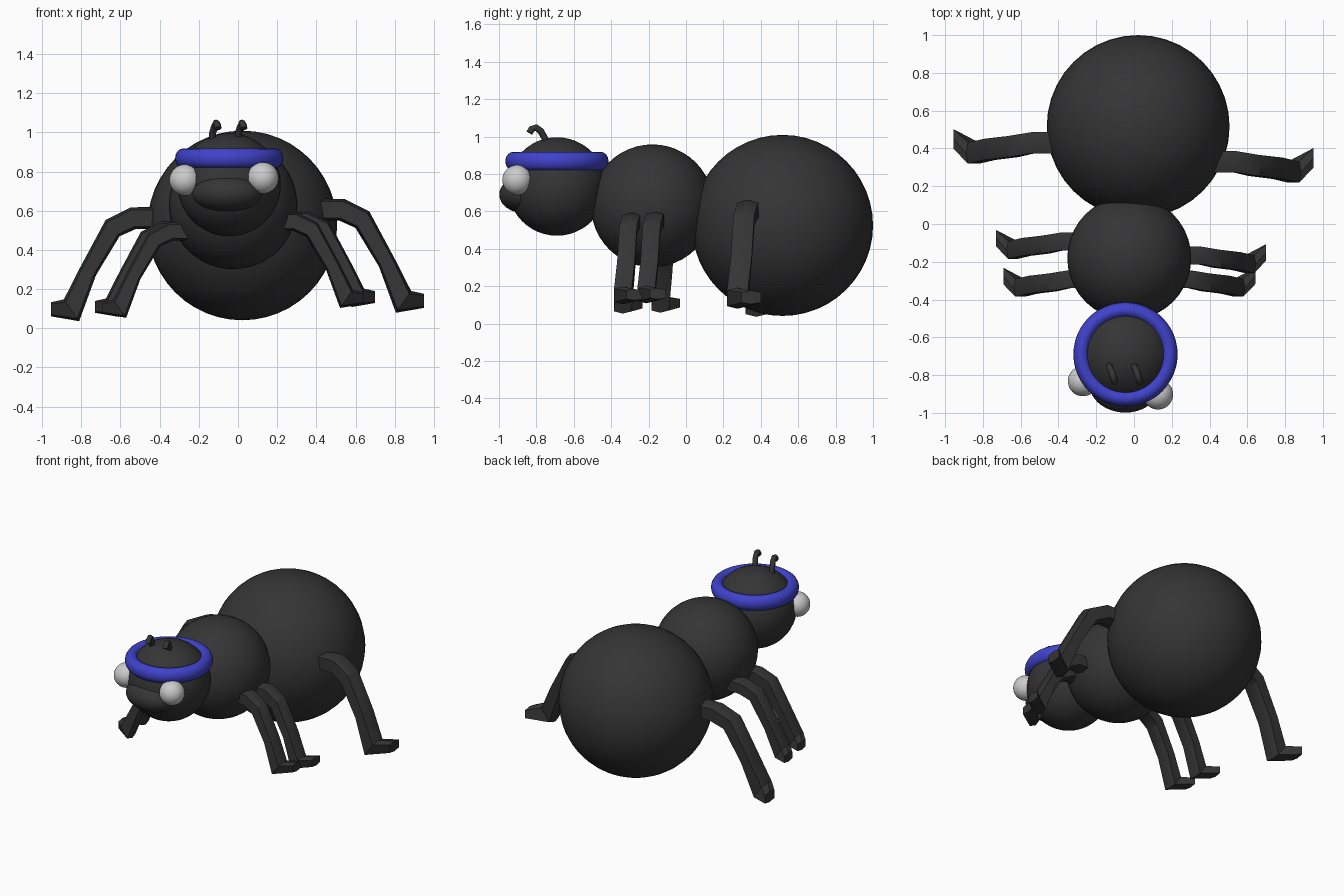
import bpy, bmesh, math
from mathutils import Vector

if "Cube" in bpy.data.objects:
    bpy.data.objects.remove(bpy.data.objects["Cube"])


def material(name, rgb):
    m = bpy.data.materials.new(name)
    m.diffuse_color = (*rgb, 1)
    m.use_nodes = True
    m.node_tree.nodes["Principled BSDF"].inputs["Base Color"].default_value = m.diffuse_color
    return m


BLACK = material("black", (0.035, 0.035, 0.035))
BLUE = material("blue", (0.05, 0.055, 0.6))
WHITE = material("white", (0.75, 0.75, 0.75))


def finish(ob, name, mat, angle=40):
    ob.name = name
    ob.data.materials.append(mat)
    bpy.ops.object.select_all(action='DESELECT')
    ob.select_set(True)
    bpy.context.view_layer.objects.active = ob
    bpy.ops.object.shade_smooth_by_angle(angle=math.radians(angle))
    return ob


def ball(name, loc, radii, mat=BLACK, yaw=0):
    bpy.ops.mesh.primitive_uv_sphere_add(segments=40, ring_count=24, radius=1, location=loc)
    ob = bpy.context.object
    ob.scale = radii if isinstance(radii, tuple) else (radii,) * 3
    ob.rotation_euler.z = yaw
    return finish(ob, name, mat)


def loft(name, rings, angle):
    """Skin a list of equal-sized point rings and cap both ends."""
    bm = bmesh.new()
    vs = [[bm.verts.new(p) for p in r] for r in rings]
    n = len(vs[0])
    for a, b in zip(vs, vs[1:]):
        for i in range(n):
            j = (i + 1) % n
            bm.faces.new((a[i], a[j], b[j], b[i]))
    bm.faces.new(vs[0])
    bm.faces.new(vs[-1])
    bmesh.ops.recalc_face_normals(bm, faces=bm.faces)
    me = bpy.data.meshes.new(name)
    bm.to_mesh(me)
    bm.free()
    ob = bpy.data.objects.new(name, me)
    bpy.context.collection.objects.link(ob)
    return finish(ob, name, BLACK, angle)


# Body
ball("abdomen", (0.022, 0.516, 0.525), 0.484)
ball("thorax", (-0.025, -0.18, 0.63), 0.328)
ball("head", (-0.045, -0.69, 0.733), 0.263)
ball("snout", (-0.055, -0.862, 0.69), (0.18, 0.136, 0.10), yaw=-0.1)

# Eyes
ball("left_eye", (-0.27, -0.832, 0.757), 0.08, WHITE)
ball("right_eye", (0.127, -0.902, 0.768), 0.08, WHITE)

# Headband
bpy.ops.mesh.primitive_torus_add(location=(-0.045, -0.69, 0.868), major_radius=0.234,
                                 minor_radius=0.042, major_segments=48, minor_segments=16)
bpy.context.object.scale.z = 1.2
finish(bpy.context.object, "headband", BLUE)

# Leg stations measured from the toe: outward, y, z, half thickness, half width
LEG = [(-0.56, -0.02, 0.50, 0.057, 0.058), (-0.42, -0.02, 0.50, 0.057, 0.056),
       (-0.315, -0.04, 0.45, 0.055, 0.056), (-0.19, -0.055, 0.23, 0.045, 0.056),
       (-0.105, -0.075, 0.03, 0.068, 0.056), (0.0, 0.0, 0.035, 0.036, 0.052)]
# Outward tilt of each cross-section, from upright
TILT = [0, 12, 40, 62, 35, 0]
SECTION = [(0.75, 1), (1, 0), (0.75, -1), (-0.75, -1), (-1, 0), (-0.75, 1)]


def leg(name, side, x, y, z, s):
    rings = []
    for (u, v, w, t, h), deg in zip(LEG, TILT):
        c, k = math.cos(math.radians(deg)), math.sin(math.radians(deg))
        rings.append([(side * (x + s * (u + a * t * k)), y + s * (v + b * h),
                       z + s * (w + a * t * c)) for a, b in SECTION])
    loft(name, rings, 35)


leg("back_leg_left", -1, 0.955, 0.45, 0.062, 1)
leg("back_leg_right", 1, 0.95, 0.35, 0.105, 1)
leg("middle_leg_left", -1, 0.73, -0.075, 0.08, 0.84)
leg("middle_leg_right", 1, 0.70, -0.15, 0.13, 0.84)
leg("front_leg_left", -1, 0.692, -0.275, 0.075, 0.84)
leg("front_leg_right", 1, 0.642, -0.275, 0.125, 0.84)

# Hooked antennae
HOOK = [(0, 0.02, -0.05), (0.002, 0, 0.03), (0.012, -0.02, 0.065),
        (0.02, -0.045, 0.083), (0.027, -0.068, 0.075), (0.03, -0.08, 0.055)]
for name, x in (("left_antenna", -0.132), ("right_antenna", 0.0)):
    pts = [Vector(p) + Vector((x, -0.757, 0.965)) for p in HOOK]
    rings = []
    for i, p in enumerate(pts):
        d = (pts[min(i + 1, 5)] - pts[max(i - 1, 0)]).normalized()
        a = Vector((1, 0, 0))
        a = (a - d * a.dot(d)).normalized()
        b = d.cross(a)
        rings.append([p + 0.018 * (a * math.cos(q * math.pi / 4) + b * math.sin(q * math.pi / 4))
                      for q in range(8)])
    loft(name, rings, 50)
